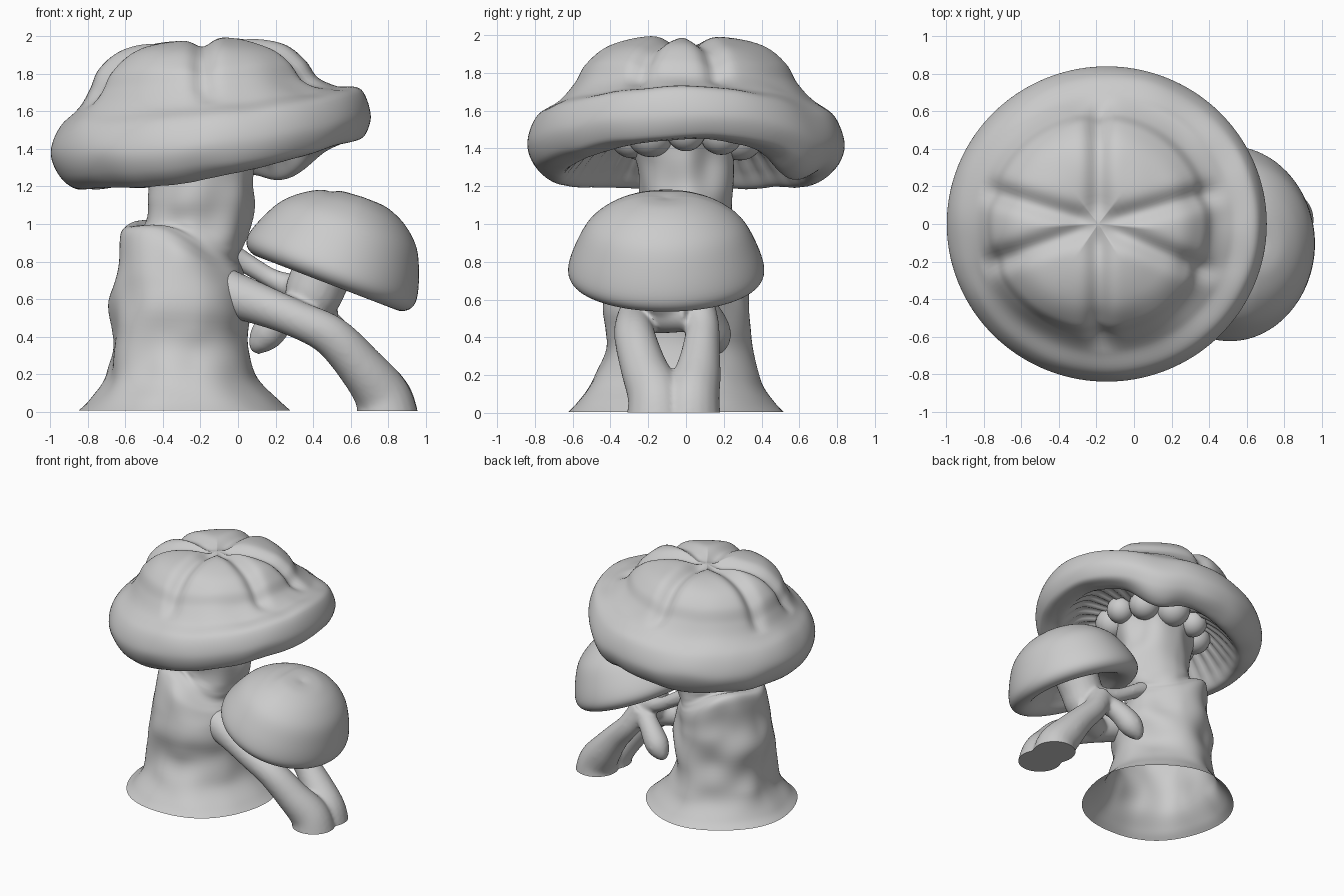
import bpy, bmesh
from math import sin, cos, tau, pi, exp, radians
from mathutils import Vector, noise

if "Cube" in bpy.data.objects:
    bpy.data.objects.remove(bpy.data.objects["Cube"])


def spline(pts, steps):
    """Catmull-Rom through points of any dimension."""
    out, n = [], len(pts)
    for i in range(n - 1):
        a, b, c, d = pts[max(i - 1, 0)], pts[i], pts[i + 1], pts[min(i + 2, n - 1)]
        for k in range(steps):
            t = k / steps
            out.append(tuple(0.5 * (2 * q + (r - p) * t + (2 * p - 5 * q + 4 * r - s) * t * t
                                    + (3 * q - p - 3 * r + s) * t ** 3)
                             for p, q, r, s in zip(a, b, c, d)))
    return out + [tuple(pts[-1])]


def loft(bm, rings, cap_start=False, cap_end=False):
    vs = [[bm.verts.new(p) for p in ring] for ring in rings]
    n = len(vs[0])
    for a, b in zip(vs, vs[1:]):
        for i in range(n):
            j = (i + 1) % n
            bm.faces.new((a[i], a[j], b[j], b[i]))
    if cap_start:
        bm.faces.new(vs[0][::-1])
    if cap_end:
        bm.faces.new(vs[-1])


def finish(name, bm):
    bmesh.ops.recalc_face_normals(bm, faces=bm.faces)
    for f in bm.faces:
        f.smooth = True
    me = bpy.data.meshes.new(name)
    bm.to_mesh(me)
    bm.free()
    ob = bpy.data.objects.new(name, me)
    bpy.context.collection.objects.link(ob)
    return ob


def tube(bm, pts, n=20):
    path = spline(pts, 6)
    rings = []
    for i, p in enumerate(path):
        t = (Vector(path[min(i + 1, len(path) - 1)][:3]) - Vector(path[max(i - 1, 0)][:3])).normalized()
        u = t.cross(Vector((0, 1, 0.01))).normalized()
        v = t.cross(u)
        rings.append([Vector(p[:3]) + p[3] * (u * cos(tau * k / n) + v * sin(tau * k / n)) for k in range(n)])
    loft(bm, rings, True, True)


def wrap(a):
    return (a + pi) % tau - pi


def bump(p, size, amount):
    return noise.noise(Vector(p) * size) * amount


# Large cap: lobed dome, thick drooping brim and hollow underside (r, z, brim weight, underside weight)
cap_profile = [(0.01, 1.95, 0, 0), (0.22, 1.985, 0, 0), (0.42, 1.94, 0, 0), (0.54, 1.85, 0, 0),
               (0.60, 1.74, .15, 0), (0.68, 1.64, .6, 0), (0.79, 1.56, 1, 0), (0.84, 1.43, 1, 0),
               (0.81, 1.32, 1, 0), (0.74, 1.26, 1.25, 0), (0.66, 1.25, 1.35, 0), (0.59, 1.33, 1.2, .7),
               (0.50, 1.42, .9, 1), (0.36, 1.49, .3, 1), (0.1, 1.52, 0, 0)]
grooves = [radians(a) for a in (90, -90, 16, -24, 163, 200)]
rings = []
for r, z, w, under in spline(cap_profile, 7):
    ring = []
    for k in range(144):
        a = tau * k / 144
        c, s = cos(a), sin(a)
        dome = max(0, 1 - w * 1.6) if z > 1.6 else 0
        cut = max(exp(-(max(r, .05) * wrap(a - g) / 0.06) ** 2) for g in grooves)
        rr = r * (1 - 0.045 * cut * dome * min(1, r / .5))
        zz = z + w * (0.095 * c + 0.055 * c * c) + 0.045 * c * r * dome
        zz -= 0.045 * cut * dome * min(1, r / .1)
        # hanging fold at the back right
        zz -= 0.09 * max(0, w - .6) * 1.6 * exp(-(wrap(a - radians(56)) / 0.26) ** 2)
        zz += under * 0.012 * sin(36 * a)
        x = -0.19 + 0.045 * min(w, 1) + rr * c * 1.015
        y = rr * s
        ring.append((x, y, zz + bump((x, y, zz), 4, 0.015)))
    rings.append(ring)
bm = bmesh.new()
loft(bm, rings, True, True)
finish("large_cap", bm)

# Trunk: flared open foot, sheath with a slanted collar, upper stalk (z, x0, x1, y0, y1, slant)
trunk_profile = [(0.005, -.85, .28, -.63, .51, 0), (.06, -.79, .22, -.58, .46, 0), (.18, -.71, .11, -.49, .38, 0),
                 (.35, -.68, .05, -.43, .33, 0), (.55, -.68, .06, -.42, .33, .02), (.70, -.65, .04, -.42, .33, .05),
                 (.82, -.63, .02, -.38, .33, .09), (.89, -.60, .0, -.33, .31, .11), (.92, -.54, .0, -.28, .27, .1),
                 (.95, -.49, .03, -.25, .24, .06), (1.1, -.48, .075, -.24, .24, 0), (1.25, -.48, .08, -.24, .24, 0),
                 (1.4, -.50, .10, -.27, .27, 0), (1.52, -.56, .16, -.33, .33, 0)]
rings = []
for z, x0, x1, y0, y1, sl in spline(trunk_profile, 6):
    ring = []
    for k in range(96):
        a = tau * k / 96
        flute = 1 + (0.02 * sin(7 * a + 1) if z > .95 else 0.012 * sin(5 * a + 2 * z))
        x = (x0 + x1) / 2 + (x1 - x0) / 2 * cos(a) * flute
        y = (y0 + y1) / 2 + (y1 - y0) / 2 * sin(a) * flute
        n = bump((x, y, z), 4.5, 0.035) * min(1, z * 4)
        zz = z - sl * cos(a) + (sl * 0.25 * sin(3 * a + 1))
        ring.append((x + n * cos(a), y + n * sin(a), zz))
    rings.append(ring)
bm = bmesh.new()
loft(bm, rings)
finish("trunk", bm)

# Rounded lobes hanging where the stalk meets the cap
bm = bmesh.new()
for k in range(9):
    a = tau * k / 9
    res = bmesh.ops.create_uvsphere(bm, u_segments=20, v_segments=14, radius=1)
    for v in res["verts"]:
        p = v.co * (0.105 + 0.012 * (k % 3))
        v.co = (-0.2 + 0.33 * cos(a) + p.x, 0.29 * sin(a) + p.y, 1.46 + 0.03 * cos(a) + p.z)
finish("stalk_lobes", bm)

# Small tilted cap
small_profile = [(.004, .405), (.08, .412), (.17, .40), (.28, .35), (.38, .26), (.445, .13), (.48, .01),
                 (.465, -.055), (.41, -.085), (.35, -.07), (.28, -.01), (.18, .06), (.01, .08)]
tilt = radians(21)
rings = []
for r, h in spline(small_profile, 5):
    ring = []
    for k in range(96):
        a = tau * k / 96
        u = r * cos(a) * (1.03 if cos(a) < 0 else .97)
        hh = h - 0.06 * max(0, h) * max(0, -cos(a)) * r / .3
        x = 0.515 + u * cos(tilt) + hh * sin(tilt)
        y = -0.105 + r * 1.08 * sin(a)
        z = 0.76 - u * sin(tilt) + hh * cos(tilt)
        z -= 0.012 * exp(-((x - .5) / .03) ** 2 - ((y + .08) / .15) ** 2) * (h > .3)
        ring.append((x, y, z))
    rings.append(ring)
bm = bmesh.new()
loft(bm, rings, True, True)
finish("small_cap", bm)

# Forked side stem: two legs sharing one foot, neck under the small cap, struts and a drooping lobe
bm = bmesh.new()
tube(bm, [(-.08, -.16, .64, .13), (.12, -.22, .57, .11), (.32, -.27, .49, .10), (.5, -.27, .40, .11),
          (.66, -.22, .23, .125), (.77, -.16, .08, .15), (.80, -.15, -.06, .17)])
tube(bm, [(.36, .04, .62, .10), (.46, .085, .47, .09), (.58, .08, .34, .10), (.69, .06, .2, .125),
          (.78, .03, .07, .15), (.80, .02, -.06, .17)])
tube(bm, [(.34, -.09, .5, .10), (.39, -.09, .6, .15), (.44, -.09, .72, .16), (.52, -.09, .88, .17)])
tube(bm, [(.2, -.2, .52, .09), (.36, -.13, .53, .11), (.46, .03, .52, .09)])
tube(bm, [(-.08, .05, .86, .07), (.06, .06, .78, .055), (.2, .05, .70, .055), (.36, 0, .64, .09)])
tube(bm, [(.36, .04, .60, .07), (.25, .11, .52, .08), (.16, .15, .42, .09), (.11, .16, .35, .06),
          (.095, .16, .31, .02)])
raw = finish("side_stem_raw", bm)
m = raw.modifiers.new("fuse", 'REMESH')
m.mode, m.voxel_size = 'VOXEL', 0.014
m = raw.modifiers.new("soften", 'SMOOTH')
m.factor, m.iterations = 0.5, 8
dg = bpy.context.evaluated_depsgraph_get()
dg.update()
bm = bmesh.new()
bm.from_object(raw, dg)
bpy.data.objects.remove(raw)
# Flat sole on the ground
res = bmesh.ops.bisect_plane(bm, geom=bm.verts[:] + bm.edges[:] + bm.faces[:], plane_co=(0, 0, 0.002),
                             plane_no=(0, 0, 1), clear_inner=True)
bmesh.ops.holes_fill(bm, edges=[e for e in bm.edges if e.is_boundary], sides=0)
stem = finish("side_stem", bm)
bpy.context.view_layer.objects.active = stem
stem.select_set(True)
bpy.ops.object.shade_smooth_by_angle(angle=radians(50))
